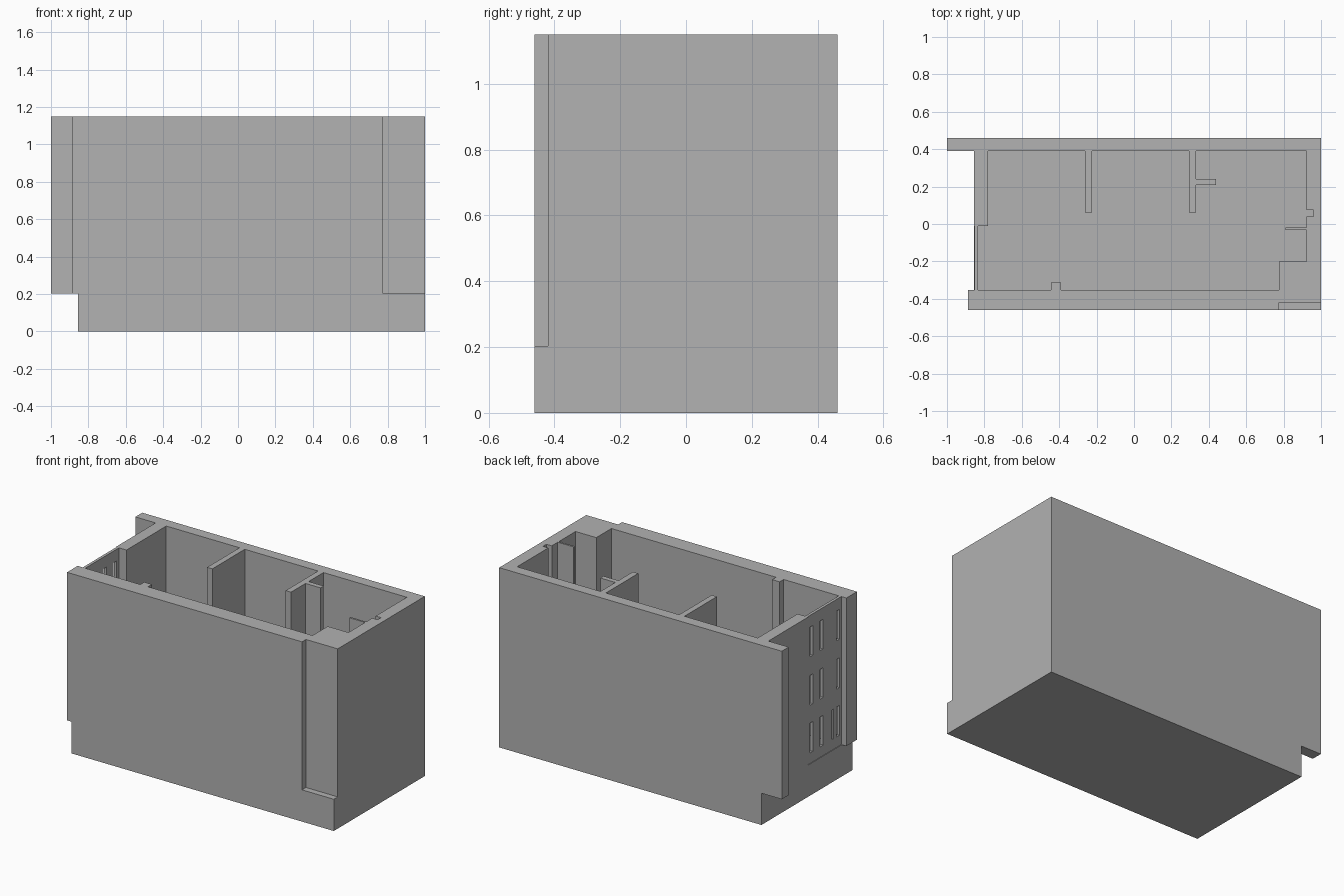
import bpy
import bmesh

cube = bpy.data.objects.get("Cube")
if cube:
    bpy.data.objects.remove(cube, do_unlink=True)

grey = bpy.data.materials.new("plain grey")
grey.use_nodes = True
colour = (0.445, 0.445, 0.445, 1)
grey.diffuse_color = colour
grey.node_tree.nodes["Principled BSDF"].inputs["Base Color"].default_value = colour

TOP, BASE, OVER = 1.15, 0.203, 1.3


def prism(name, outline, z0, z1):
    """Extrude a floor-plan outline between two heights."""
    bm = bmesh.new()
    face = bm.faces.new([bm.verts.new((x, y, z0)) for x, y in outline])
    up = bmesh.ops.extrude_face_region(bm, geom=[face])["geom"]
    bmesh.ops.translate(bm, vec=(0, 0, z1 - z0),
                        verts=[v for v in up if isinstance(v, bmesh.types.BMVert)])
    bmesh.ops.recalc_face_normals(bm, faces=bm.faces)
    mesh = bpy.data.meshes.new(name)
    bm.to_mesh(mesh)
    bm.free()
    mesh.materials.append(grey)
    obj = bpy.data.objects.new(name, mesh)
    bpy.context.collection.objects.link(obj)
    return obj


def box(name, x0, x1, y0, y1, z0, z1):
    return prism(name, [(x0, y0), (x1, y0), (x1, y1), (x0, y1)], z0, z1)


building = box("building_shell", -1, 1, -0.46, 0.46, 0, TOP)

# Outer recesses: under the end wings, between them, and at the front corner
cutters = [
    box("wing_undercut", -1.1, -0.856, -0.6, 0.6, -0.1, BASE),
    box("side_recess", -1.1, -0.856, -0.353, 0.39, 0.1, OVER),
    box("front_wing_cut", -1.1, -0.888, -0.6, -0.353, 0.1, OVER),
    box("thin_facade_recess", -0.95, -0.852, -0.353, -0.012, BASE, OVER),
    box("front_corner_recess", 0.775, 1.1, -0.6, -0.42, BASE, OVER),
]

# Interior void, whose outline leaves the piers and partitions standing
plan = [
    (-0.834, -0.353), (-0.444, -0.353), (-0.444, -0.313), (-0.39, -0.313),
    (-0.39, -0.353), (0.775, -0.353), (0.775, -0.2), (0.922, -0.2),
    (0.922, -0.032), (0.81, -0.032), (0.81, -0.02), (0.922, -0.02),
    (0.922, 0.04), (0.96, 0.04), (0.96, 0.075), (0.922, 0.075),
    (0.922, 0.39), (0.332, 0.39), (0.332, 0.24), (0.438, 0.24),
    (0.438, 0.208), (0.332, 0.208), (0.332, 0.062), (0.294, 0.062),
    (0.294, 0.39), (-0.225, 0.39), (-0.225, 0.062), (-0.262, 0.062),
    (-0.262, 0.39), (-0.781, 0.39), (-0.781, -0.012), (-0.834, -0.012),
]
cutters.append(prism("interior_void", plan, BASE, OVER))

# Slit windows on three storeys of the thin facade
for sill in (0.27, 0.575, 0.885):
    for y in (-0.05, -0.155, -0.318):
        cutters.append(box("window_cut", -0.9, -0.81, y - 0.015, y + 0.015,
                           sill, sill + 0.19))
cutters.append(box("window_cut", -0.9, -0.81, -0.275, -0.26, 0.27, 0.46))

for cutter in cutters:
    cutter.hide_render = True
    mod = building.modifiers.new(cutter.name, "BOOLEAN")
    mod.operation = "DIFFERENCE"
    mod.solver = "EXACT"
    mod.object = cutter

# Bake the cuts and discard the cutters
bpy.context.view_layer.update()
graph = bpy.context.evaluated_depsgraph_get()
result = bpy.data.meshes.new_from_object(building.evaluated_get(graph))
building.modifiers.clear()
building.data = result
for cutter in cutters:
    bpy.data.objects.remove(cutter, do_unlink=True)
